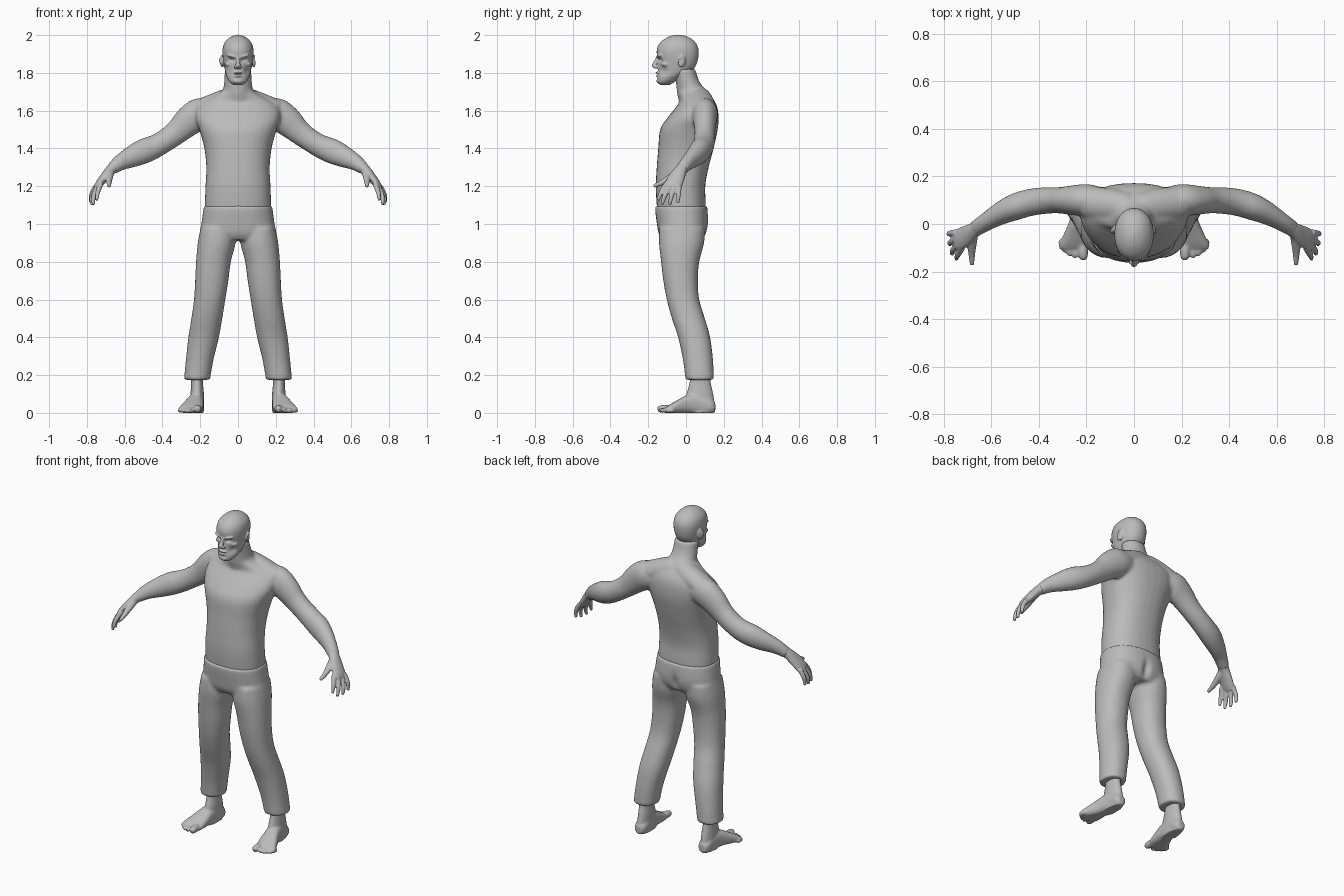
import bpy, bmesh, math
from mathutils import Vector, Matrix

grey = bpy.data.materials.new("plain_grey")
grey.diffuse_color = (0.5, 0.5, 0.5, 1)
BOTH = (1, -1)


def spline(rows, steps=4):
    """Catmull-Rom through rows of numbers."""
    p = [rows[0]] + list(rows) + [rows[-1]]
    out = []
    for i in range(1, len(p) - 2):
        for s in range(steps):
            t = s / steps
            out.append([0.5 * (2 * b + (c - a) * t + (2 * a - 5 * b + 4 * c - d) * t * t
                               + (3 * b - a - 3 * c + d) * t ** 3)
                        for a, b, c, d in zip(*p[i - 1:i + 3])])
    return out + [list(rows[-1])]


def loft(bm, rows, side=1, ref=(1, 0, 0), normal=None, power=2.0, seg=32):
    """Skin rings (x, y, z, radius along ref, radius across)."""
    rows = spline(rows)
    rings = []
    for i, (x, y, z, ra, rb) in enumerate(rows):
        a, b = rows[max(i - 1, 0)], rows[min(i + 1, len(rows) - 1)]
        n = Vector(normal) if normal else (Vector(b[:3]) - Vector(a[:3])).normalized()
        u = Vector(ref)
        u = (u - n * u.dot(n)).normalized()
        v = n.cross(u)
        ring = []
        for k in range(seg):
            c, s = math.cos(math.tau * k / seg), math.sin(math.tau * k / seg)
            e = 2 / power
            co = Vector((x, y, z)) + u * math.copysign(abs(c) ** e, c) * ra \
                + v * math.copysign(abs(s) ** e, s) * rb
            co.x *= side
            ring.append(bm.verts.new(co))
        rings.append(ring)
    for r, q in zip(rings, rings[1:]):
        for k in range(seg):
            bm.faces.new((r[k], r[(k + 1) % seg], q[(k + 1) % seg], q[k]))
    bm.faces.new(rings[0])
    bm.faces.new(rings[-1])


def stack(bm, rows, side=1, power=2.3):
    """Horizontal rings given as (z, x centre, half width, y front, y back)."""
    loft(bm, [(x, (f + b) / 2, z, w, (b - f) / 2) for z, x, w, f, b in rows],
         side, normal=(0, 0, 1), power=power)


def blob(bm, loc, size, side=1, rot=(0, 0, 0)):
    m = Matrix.Translation((loc[0] * side, loc[1], loc[2]))
    for ang, ax in zip((rot[0], rot[1] * side, rot[2] * side), "XYZ"):
        m = m @ Matrix.Rotation(math.radians(ang), 4, ax)
    bmesh.ops.create_uvsphere(bm, u_segments=20, v_segments=12, radius=1,
                              matrix=m @ Matrix.Diagonal((*size, 1)))


def finish(name, bm, voxel, smooth=4, pushes=(), floor=False):
    """Fuse the overlapping forms into one skin, then press in or pull out details."""
    bmesh.ops.recalc_face_normals(bm, faces=bm.faces)
    me = bpy.data.meshes.new(name)
    bm.to_mesh(me)
    bm.free()
    ob = bpy.data.objects.new(name, me)
    bpy.context.collection.objects.link(ob)
    r = ob.modifiers.new("fuse", 'REMESH')
    r.mode, r.voxel_size = 'VOXEL', voxel
    s = ob.modifiers.new("soften", 'SMOOTH')
    s.factor, s.iterations = 0.5, smooth
    dg = bpy.context.evaluated_depsgraph_get()
    ob.data = bpy.data.meshes.new_from_object(ob.evaluated_get(dg))
    ob.modifiers.clear()
    for v in ob.data.vertices:
        for c, rad, move in pushes:
            q = Vector((abs(v.co.x), v.co.y, v.co.z)) - Vector(c)
            d = sum((a / b) ** 2 for a, b in zip(q, rad))
            if d < 6:
                v.co += Vector(move) * math.exp(-d)
        if floor:
            v.co.z = max(v.co.z, 0)
    ob.data.polygons.foreach_set("use_smooth", [True] * len(ob.data.polygons))
    ob.data.materials.clear()
    ob.data.materials.append(grey)
    return ob


# Torso, neck and arms
bm = bmesh.new()
stack(bm, [(1.02, 0, .175, -.145, .10), (1.1, 0, .176, -.155, .105), (1.2, 0, .172, -.16, .102),
           (1.3, 0, .168, -.155, .12), (1.4, 0, .178, -.147, .146), (1.5, 0, .205, -.137, .168),
           (1.56, 0, .225, -.10, .172), (1.61, 0, .22, -.06, .168), (1.65, 0, .18, -.032, .152),
           (1.685, 0, .11, -.04, .125), (1.71, 0, .08, -.04, .105)])
stack(bm, [(1.62, 0, .10, -.03, .15), (1.68, 0, .088, -.045, .125), (1.72, 0, .077, -.05, .096),
           (1.76, 0, .073, -.055, .068), (1.82, 0, .07, -.07, .05)], power=2)
for s in BOTH:
    # trapezius slope, then shoulder to wrist
    loft(bm, [(.02, .07, 1.67, .06, .06), (.10, .08, 1.64, .07, .062), (.2, .09, 1.6, .07, .06)],
         s, ref=(0, 1, 0))
    loft(bm, [(.14, .095, 1.58, .06, .07), (.2, .1, 1.583, .068, .085), (.26, .1, 1.545, .062, .08),
              (.32, .1, 1.49, .055, .066), (.38, .098, 1.445, .056, .06), (.44, .09, 1.41, .057, .062),
              (.5, .072, 1.385, .056, .066), (.56, .045, 1.357, .048, .058),
              (.62, .01, 1.327, .038, .044), (.67, -.022, 1.29, .034, .031)], s, ref=(0, 1, 0))
finish("upper_body", bm, .009, 6)

# Hands: palm, four fingers and thumb
bm = bmesh.new()
for s in BOTH:
    loft(bm, [(.645, -.008, 1.31, .032, .033), (.675, -.027, 1.285, .033, .028),
              (.705, -.048, 1.25, .043, .024), (.735, -.065, 1.212, .046, .02),
              (.75, -.072, 1.19, .042, .015)], s, ref=(0, 1, 0))
    for base, mid, tip in (((.725, -.102, 1.215), (.742, -.13, 1.17), (.748, -.148, 1.125)),
                           ((.74, -.084, 1.205), (.763, -.112, 1.15), (.766, -.127, 1.102)),
                           ((.747, -.06, 1.2), (.773, -.078, 1.145), (.774, -.086, 1.1)),
                           ((.75, -.036, 1.203), (.776, -.04, 1.155), (.78, -.043, 1.112))):
        loft(bm, [(*base, .014, .014), (*mid, .0125, .0125), (*tip, .008, .008)], s,
             ref=(0, 1, 0), seg=14)
    loft(bm, [(.677, -.04, 1.275, .022, .022), (.682, -.09, 1.242, .019, .018),
              (.683, -.13, 1.218, .014, .014), (.682, -.172, 1.2, .009, .009)], s, seg=14)
finish("hands", bm, .0045, 4)

# Trousers: seat and two legs
bm = bmesh.new()
stack(bm, [(.915, 0, .185, -.125, .085), (.95, 0, .2, -.145, .107), (1.0, 0, .194, -.154, .118),
           (1.06, 0, .186, -.162, .116), (1.095, 0, .181, -.164, .112)])
for s in BOTH:
    stack(bm, [(.98, .108, .09, -.14, .1), (.9, .113, .1, -.143, .096), (.8, .13, .092, -.132, .07),
               (.7, .139, .088, -.12, .063), (.6, .15, .083, -.102, .07), (.5, .165, .082, -.075, .1),
               (.4, .182, .081, -.042, .128), (.28, .203, .073, -.016, .143),
               (.175, .217, .069, -.003, .148)], s, power=2.2)
finish("trousers", bm, .01, 4,
       [((0, .13, .97), (.02, .05, .05), (0, -.02, 0))])

# Feet: ankle, instep and toes
bm = bmesh.new()
for s in BOTH:
    stack(bm, [(.26, .217, .038, .03, .125), (.17, .217, .031, .02, .13), (.11, .216, .035, .005, .142),
               (.05, .217, .037, -.01, .152), (.0, .217, .036, -.01, .15)], s, power=2)
    loft(bm, [(.217, .155, .03, .022, .024), (.217, .13, .036, .036, .038),
              (.219, .07, .05, .04, .055), (.227, .01, .047, .046, .05),
              (.24, -.045, .032, .057, .036), (.251, -.085, .021, .063, .024),
              (.256, -.105, .015, .06, .016)], s, normal=(0, -1, 0), power=2.4)
    for x0, x1, y, r in ((.217, .214, -.15, .021), (.246, .249, -.143, .014), (.266, .272, -.135, .0135),
                         (.284, .292, -.12, .013), (.299, .306, -.1, .0125)):
        loft(bm, [(x0, -.07, r, r, r), (x1, y + .022, r, r, r), (x1, y, r * .75, r * .6, r * .6)],
             s, seg=14)
finish("feet", bm, .006, 4, floor=True)

# Head: skull and jaw, brow, nose, lips, ears
bm = bmesh.new()
stack(bm, [(1.737, 0, .026, -.138, -.085), (1.752, 0, .045, -.152, -.06), (1.78, 0, .061, -.15, -.02),
           (1.81, 0, .068, -.148, .03), (1.84, 0, .074, -.148, .053), (1.87, 0, .079, -.15, .063),
           (1.9, 0, .082, -.155, .067), (1.93, 0, .081, -.153, .065), (1.96, 0, .071, -.137, .051),
           (1.985, 0, .047, -.105, .022), (1.997, 0, .024, -.075, -.01), (2.002, 0, .006, -.05, -.035)],
      power=2.15)
loft(bm, [(0, -.148, 1.888, .009, .008), (0, -.158, 1.862, .01, .012), (0, -.168, 1.838, .014, .014),
          (0, -.157, 1.823, .012, .01)], normal=(0, 0, 1))
blob(bm, (0, -.15, 1.8), (.024, .012, .006))
blob(bm, (0, -.148, 1.784), (.022, .012, .007))
blob(bm, (0, -.143, 1.757), (.026, .014, .014))
for s in BOTH:
    blob(bm, (.013, -.16, 1.83), (.009, .011, .008), s)
    blob(bm, (.033, -.137, 1.888), (.03, .018, .008), s, (0, -14, 20))
    blob(bm, (.05, -.105, 1.845), (.02, .026, .014), s)
    blob(bm, (.084, -.022, 1.862), (.008, .021, .034), s, (-10, 0, 22))
finish("head", bm, .0045, 2,
       [((.032, -.147, 1.868), (.016, .04, .01), (0, .014, 0)),
        ((0, -.155, 1.792), (.022, .03, .004), (0, .008, 0)),
        ((.055, -.13, 1.81), (.02, .03, .02), (-.006, .008, 0)),
        ((.094, -.028, 1.866), (.008, .01, .016), (-.006, 0, 0))])
